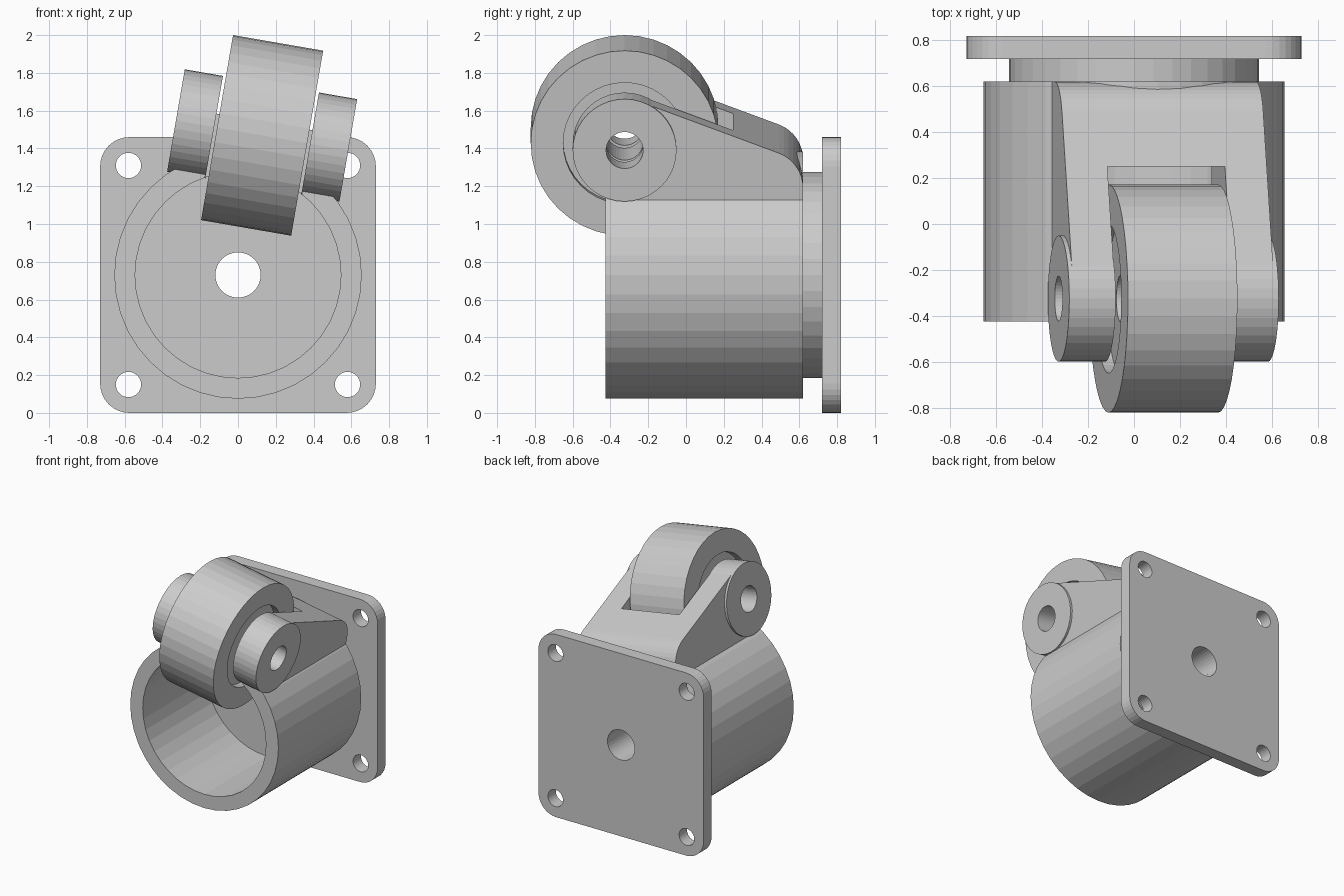
import bpy, bmesh
from math import sin, cos, pi, radians
from mathutils import Matrix, Vector

if "Cube" in bpy.data.objects:
    bpy.data.objects.remove(bpy.data.objects["Cube"])

CUP_Z = 0.73
UPRIGHT = Matrix.Translation((0, 0, CUP_Z))
TILT = UPRIGHT @ Matrix.Rotation(radians(9.8), 4, 'Y')   # fork swivelled about the cup axis
AXLE_Y, AXLE_Z = -0.325, 0.75


def finish(name, bm, mat):
    bmesh.ops.recalc_face_normals(bm, faces=bm.faces)
    bm.transform(mat)
    me = bpy.data.meshes.new(name)
    bm.to_mesh(me)
    bm.free()
    ob = bpy.data.objects.new(name, me)
    bpy.context.collection.objects.link(ob)
    return ob


def lathe(name, profile, axis, mat, seg=40):
    """Closed (radius, along) profile turned about the x or y axis."""
    bm = bmesh.new()
    rings = []
    for i in range(seg):
        a = 2 * pi * i / seg
        ring = []
        for r, t in profile:
            u, v = r * cos(a), r * sin(a)
            ring.append(bm.verts.new((t, u, v) if axis == 'x' else (u, t, v)))
        rings.append(ring)
    n = len(profile)
    for i in range(seg):
        p, q = rings[i], rings[(i + 1) % seg]
        for j in range(n):
            k = (j + 1) % n
            bm.faces.new((p[j], p[k], q[k], q[j]))
    return finish(name, bm, mat)


def prism(name, pts, axis, lo, hi, mat):
    """Outline extruded along x (points are y,z) or y (points are x,z)."""
    bm = bmesh.new()
    put = (lambda p, t: (t, p[0], p[1])) if axis == 'x' else (lambda p, t: (p[0], t, p[1]))
    a = [bm.verts.new(put(p, lo)) for p in pts]
    b = [bm.verts.new(put(p, hi)) for p in pts]
    bm.faces.new(a)
    bm.faces.new(b[::-1])
    for i in range(len(pts)):
        j = (i + 1) % len(pts)
        bm.faces.new((a[i], a[j], b[j], b[i]))
    return finish(name, bm, mat)


def arc(cx, cy, r, a0, a1, n):
    return [(cx + r * cos(radians(a0 + (a1 - a0) * i / n)),
             cy + r * sin(radians(a0 + (a1 - a0) * i / n))) for i in range(n + 1)]


def circle(cx, cy, r, n=32):
    return arc(cx, cy, r, 0, 360, n)[:-1]


def cut(ob, *cutters):
    for c in cutters:
        c.hide_render = True
        m = ob.modifiers.new("cut", 'BOOLEAN')
        m.operation, m.solver, m.object = 'DIFFERENCE', 'EXACT', c
        bpy.context.view_layer.objects.active = ob
        bpy.ops.object.modifier_apply(modifier=m.name)
        bpy.data.objects.remove(c)


def slot_cutter():
    box = [(-0.26, 0.2), (0.26, 0.2), (0.26, 1.3), (-0.26, 1.3)]
    return prism("slot_cutter", box, 'y', -1.0, 0.25, TILT)


# Mounting plate with rounded corners, four screw holes and a centre hole
outline = []
for sx, sz, a in ((1, 1, 0), (-1, 1, 90), (-1, -1, 180), (1, -1, 270)):
    outline += arc(sx * 0.575, sz * 0.575, 0.155, a, a + 90, 8)
plate = prism("mounting_plate", outline, 'y', 0.72, 0.82, UPRIGHT)
holes = [(sx * 0.58, sz * 0.58, 0.067) for sx in (-1, 1) for sz in (-1, 1)] + [(0, 0, 0.12)]
cut(plate, *[prism("hole_cutter", circle(*h), 'y', 0.6, 0.9, UPRIGHT) for h in holes])

# Hollow cup with its collar, slotted for the wheel
cup = lathe("cup", [(0.545, -0.425), (0.655, -0.425), (0.655, 0.62), (0.545, 0.62),
                    (0.545, 0.72), (0.12, 0.72), (0.12, 0.37), (0.545, 0.37)],
            'y', UPRIGHT)
cut(cup, slot_cutter())

# Fork: side profile, hollowed to sit on the cup, slotted and drilled
side = [(0.62, 0.4)] + arc(0.42, 0.545, 0.2, 0, 69, 8)
side += arc(AXLE_Y, AXLE_Z, 0.27, 69, 270, 20) + [(AXLE_Y + 0.01, 0.4)]
fork = prism("fork", side, 'x', -0.445, 0.445, TILT)
cut(fork,
    prism("saddle_cutter", circle(0, 0, 0.6, 40), 'y', -1.0, 0.9, UPRIGHT),
    slot_cutter(),
    prism("axle_cutter", circle(AXLE_Y, AXLE_Z, 0.1), 'x', -1, 1, TILT))

# Round bosses at the fork ends
axle = TILT @ Matrix.Translation((0, AXLE_Y, AXLE_Z))
for side_name, s in (("left", -1), ("right", 1)):
    lathe(side_name + "_boss", [(0.098, s * 0.258), (0.275, s * 0.258),
                                (0.275, s * 0.463), (0.098, s * 0.463)], 'x', axle)

# Wheel with a shallow recess in each face
lathe("wheel", [(0.1, -0.19), (0.325, -0.19), (0.325, -0.242), (0.497, -0.242),
                (0.497, 0.242), (0.325, 0.242), (0.325, 0.19), (0.1, 0.19)], 'x', axle)
